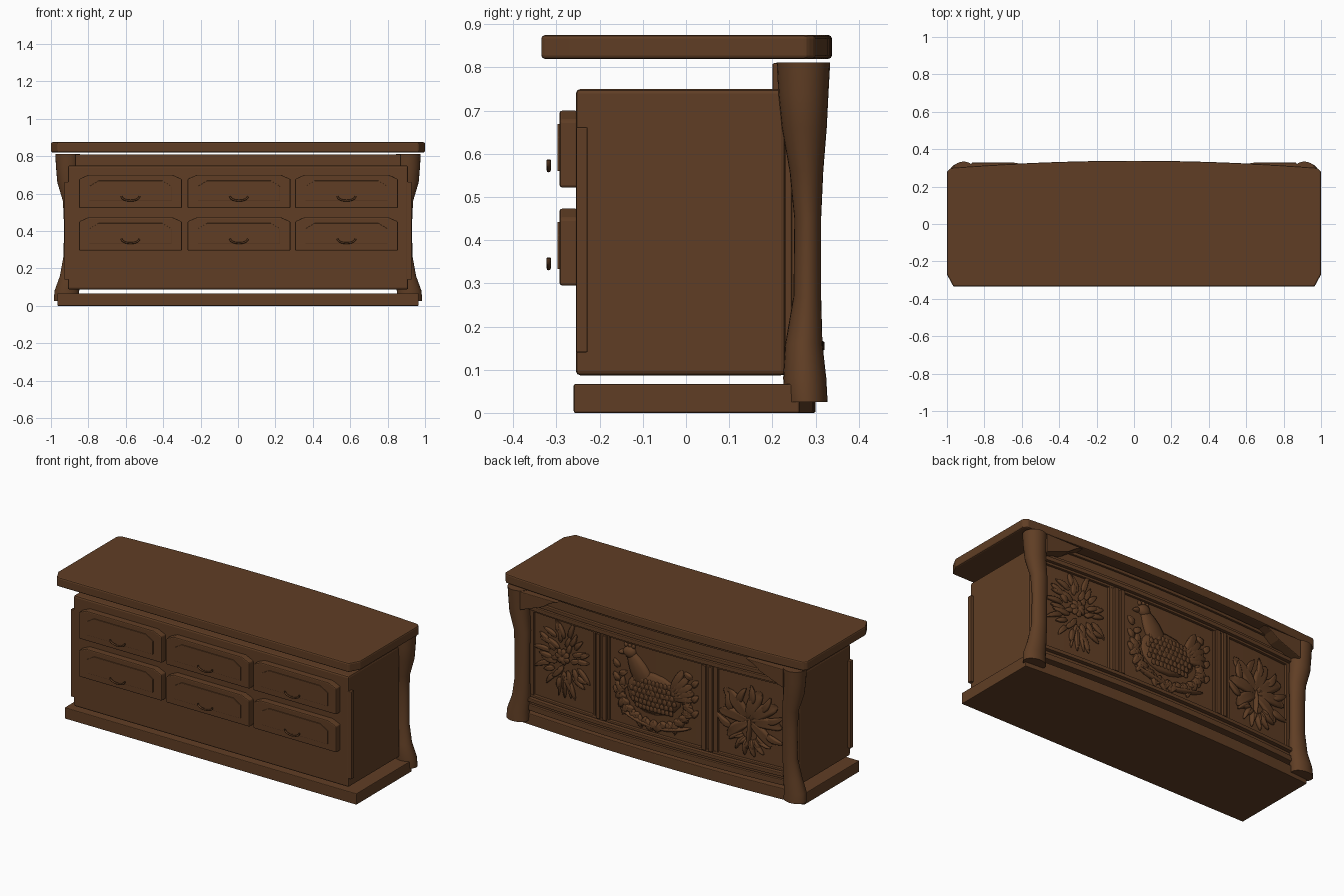
import bpy, bmesh, math, random
from math import sin, cos, pi, radians
from mathutils import Vector

random.seed(4)
if "Cube" in bpy.data.objects:
    bpy.data.objects.remove(bpy.data.objects["Cube"], do_unlink=True)

BROWN = (0.117, 0.048, 0.018, 1)
wood = bpy.data.materials.new("brown wood")
wood.use_nodes = True
wood.diffuse_color = BROWN
wood.node_tree.nodes["Principled BSDF"].inputs["Base Color"].default_value = BROWN


def finish(name, bm, smooth=False, bevel=0):
    bmesh.ops.recalc_face_normals(bm, faces=bm.faces)
    mesh = bpy.data.meshes.new(name)
    bm.to_mesh(mesh)
    bm.free()
    mesh.materials.append(wood)
    mesh.polygons.foreach_set("use_smooth", [smooth] * len(mesh.polygons))
    ob = bpy.data.objects.new(name, mesh)
    bpy.context.collection.objects.link(ob)
    if bevel:
        mod = ob.modifiers.new("soft edges", "BEVEL")
        mod.width, mod.segments, mod.limit_method = bevel, 2, "ANGLE"
        mod.angle_limit = radians(35)
    return ob


def prism(name, pts, a, b, axis="z", bevel=0):
    """Extrude an outline from a to b: (x, y) along z, or (x, z) along y."""
    bm = bmesh.new()
    at = (lambda p, h: (p[0], p[1], h)) if axis == "z" else (lambda p, h: (p[0], h, p[1]))
    low = [bm.verts.new(at(p, a)) for p in pts]
    high = [bm.verts.new(at(p, b)) for p in pts]
    bm.faces.new(low)
    bm.faces.new(high)
    n = len(pts)
    for i in range(n):
        j = (i + 1) % n
        bm.faces.new((low[i], low[j], high[j], high[i]))
    return finish(name, bm, False, bevel)


def box(name, x0, x1, y0, y1, z0, z1, bevel=0):
    return prism(name, [(x0, y0), (x1, y0), (x1, y1), (x0, y1)], z0, z1, bevel=bevel)


def surf(x):
    """Bowed back surface."""
    return 0.283 - 0.05 * x * x


def bow(x0, x1, y, sag, n=20):
    xs = [x1 + (x0 - x1) * i / n for i in range(n + 1)]
    return [(x, y - sag * x * x) for x in xs]


def rail(name, x0, x1, z0, z1, raised, bevel=0.004):
    """Strip that follows the bowed back."""
    return prism(name, [(x0, 0.2), (x1, 0.2)] + bow(x0, x1, 0.283 + raised, 0.05), z0, z1, bevel=bevel)


# Top, base and body
prism("top_slab", [(-1, -.27), (-.965, -.335), (.965, -.335), (1, -.27), (1, .28)]
      + bow(-.98, .98, .338, .04) + [(-1, .28)], .82, .875, bevel=.008)
prism("base_slab", [(-.965, -.26), (.965, -.26)] + bow(-.965, .965, .30, .04), 0, .067, bevel=.004)
box("cabinet_body", -.91, .91, -.255, .23, .087, .75, .01)
for s in (1, -1):
    box("side_strip", *sorted((s * .89, s * .928)), -.254, -.228, .14, .662, .003)


# Drawers with raised panels and curved pulls
def cut_top(cx, w, z0, z1, cx_cut, cz_cut):
    return [(cx - w, z0), (cx + w, z0), (cx + w, z1 - cz_cut), (cx + w - cx_cut, z1),
            (cx - w + cx_cut, z1), (cx - w, z1 - cz_cut)]


def pull(cx, z):
    curve = bpy.data.curves.new("drawer_pull", "CURVE")
    curve.dimensions = "3D"
    curve.bevel_depth, curve.bevel_resolution = .005, 2
    curve.use_fill_caps = True
    line = curve.splines.new("POLY")
    line.points.add(12)
    for i, p in enumerate(line.points):
        a = pi * i / 12
        p.co = (cx + .048 * cos(a), -.318, z - .024 * sin(a), 1)
    curve.materials.append(wood)
    bpy.context.collection.objects.link(bpy.data.objects.new("drawer_pull", curve))


for cx in (-.575, .005, .58):
    for z in (.295, .522):
        prism("drawer_front", cut_top(cx, .275, z, z + .178, .05, .022), -.293, -.25, "y", .006)
        prism("drawer_panel", cut_top(cx, .22, z + .038, z + .147, .05, .03), -.298, -.29, "y", .002)
        pull(cx, z + .064)

# Bowed back: field, mouldings, frieze
rail("back_field", -.87, .87, .088, .81, 0)
for z0, z1, raised in ((.088, .122, .03), (.122, .144, .018), (.144, .166, .038), (.166, .18, .018),
                       (.675, .69, .014), (.69, .715, .03), (.715, .735, .018), (.79, .81, .012)):
    rail("back_moulding", -.87, .87, z0, z1, raised)

# Uprights between the carved panels, and the outer stiles
for s in (1, -1):
    for c, w, raised in ((.35, .045, .012), (.328, .012, .026), (.372, .012, .026),
                         (.845, .02, .014), (.405, .007, .016)):
        rail("back_upright", s * c - w, s * c + w, .175, .68, raised, .003)

# Flared corner columns: height, centre x, centre y, radius x, radius y
COLUMN = ((.025, .917, .279, .068, .049), (.08, .915, .275, .066, .05), (.16, .897, .273, .055, .043),
          (.27, .886, .281, .046, .032), (.45, .885, .282, .046, .031), (.56, .887, .279, .049, .039),
          (.66, .906, .274, .06, .052), (.74, .909, .272, .064, .058), (.812, .911, .272, .066, .062))
for s in (1, -1):
    bm = bmesh.new()
    rings = [[bm.verts.new((s * (cx + rx * cos(a)), cy + ry * sin(a), z))
              for a in (2 * pi * i / 24 for i in range(24))] for z, cx, cy, rx, ry in COLUMN]
    for lo, hi in zip(rings, rings[1:]):
        for i in range(24):
            bm.faces.new((lo[i], lo[i - 1], hi[i - 1], hi[i]))
    bm.faces.new(rings[0])
    bm.faces.new(rings[-1])
    column = finish("corner_column", bm, True)
    for end in column.data.polygons[-2:]:
        end.use_smooth = False
    prism("corner_bracket", [(s * x, z) for x, z in ((.87, .81), (.62, .81), (.67, .792), (.72, .757), (.87, .7))],
          .22, .328, "y", .004)


# Carving: every lobe is a shaped sphere laid on the bowed back
def lobe(bm, x, z, angle, length, width, high, taper=.35, curl=0.0, lift=0.0, crease=0.0):
    """Lobe starting at (x, z) and running along angle (degrees, 0 = +x, 90 = up)."""
    ca, sa = cos(radians(angle)), sin(radians(angle))
    verts = bmesh.ops.create_uvsphere(bm, u_segments=12, v_segments=8, radius=1)["verts"]
    for v in verts:
        u, s, d = v.co.z, v.co.x, v.co.y
        t = (u + 1) / 2
        side = s * width * (1 - taper * u) + curl * t * t
        px, pz = x + ca * length * t - sa * side, z + sa * length * t + ca * side
        deep = d * high - crease * high * (1 - abs(s)) ** 2 * (d > 0)
        v.co = Vector((px, surf(px) + lift + deep, pz))


# Bouquet of slim leaves
bm = bmesh.new()
for i in range(34):
    a = i * 137.5
    r = .015 + .10 * math.sqrt(i / 34)
    lobe(bm, .62 + r * cos(radians(a)), .46 + 1.25 * r * sin(radians(a)), a + random.uniform(-30, 30),
         random.uniform(.07, .12), .015, .016, .3, random.uniform(-.03, .03), .008, .5)
for a in (-115, -100, -85, -70):
    lobe(bm, .62, .38, a, .16, .009, .012, .2, .02 if a < -90 else -.02, .004)
for i in range(7):
    a = i * 360 / 7
    lobe(bm, .62, .47, a, .05, .016, .014, -.2, 0, .016, .4)
finish("carved_bouquet", bm, True)

# Large blossom with broad leaves
bm = bmesh.new()
for a, length, width in ((60, .23, .04), (95, .21, .042), (128, .22, .04), (25, .19, .036),
                         (160, .2, .036), (200, .17, .034), (-20, .17, .034)):
    curl = .05 if a > 90 else -.05
    lobe(bm, -.61, .4, a, length, width, .02, -.25, curl, .008, .6)
    lobe(bm, -.61 + .12 * cos(radians(a)), .4 + .12 * sin(radians(a)), a + 25, .1, .022, .016, .2, -curl, .014, .5)
for i in range(12):
    a = 205 + i * 12
    lobe(bm, -.61 + .05 * cos(radians(a)), .35 + .05 * sin(radians(a)), a, .07 + .03 * (i % 2), .015, .018,
         .3, .02 * (-1) ** i, .006)
lobe(bm, -.61, .44, -92, .2, .012, .02, .2, .02, .006)
finish("carved_blossom", bm, True)

# Hen: body, neck, head, beak, comb, tail, and rows of scales
bm = bmesh.new()
lobe(bm, -.17, .42, -3, .36, .125, .027, -.1)
lobe(bm, .05, .43, 58, .25, .06, .027, .4)
lobe(bm, .13, .62, 0, .085, .037, .028, .2)
lobe(bm, .2, .615, -15, .05, .014, .018, .5)
for i in range(3):
    lobe(bm, .15 + .022 * i, .645, 100 - 15 * i, .03, .012, .012)
for i in range(5):
    lobe(bm, -.1, .42, 108 + i * 14, .2 - .012 * i, .026, .022, -.1, .02, .006, .4)
finish("carved_hen", bm, True)

bm = bmesh.new()
for row in range(6):
    z = .33 + row * .031
    half = .15 * math.sqrt(1 - ((z - .41) / .14) ** 2)
    for i in range(10):
        x = .01 + half * (2 * (i + .5 * (row % 2)) / 10 - .95)
        rise = .024 * math.sqrt(max(0, 1 - ((x - .01) / .19) ** 2 - ((z - .41) / .14) ** 2))
        lobe(bm, x, z + .014, -90, .034, .014, .006, -.2, 0, rise)
finish("hen_feathers", bm, True)

# Foliage around the hen
bm = bmesh.new()
for i in range(30):
    a = 165 + 210 * i / 29
    x, z = .01 + .2 * cos(radians(a)), .38 + .13 * sin(radians(a))
    lobe(bm, x, z, a + 55 * (-1) ** i, random.uniform(.06, .09), .02, .02, .3,
         random.uniform(-.03, .03), .006, .5)
for i in range(6):
    lobe(bm, -.24, .34 + .045 * i, 80 + 50 * (-1) ** i, .06, .017, .018, .3, 0, .005, .5)
    lobe(bm, .24, .31 + .04 * i, 100 + 50 * (-1) ** i, .06, .017, .018, .3, 0, .005, .5)
for s in (1, -1):
    lobe(bm, .0, .215, 90 - s * 84, .24, .014, .022, .2, s * .03, .004)
finish("carved_foliage", bm, True)
